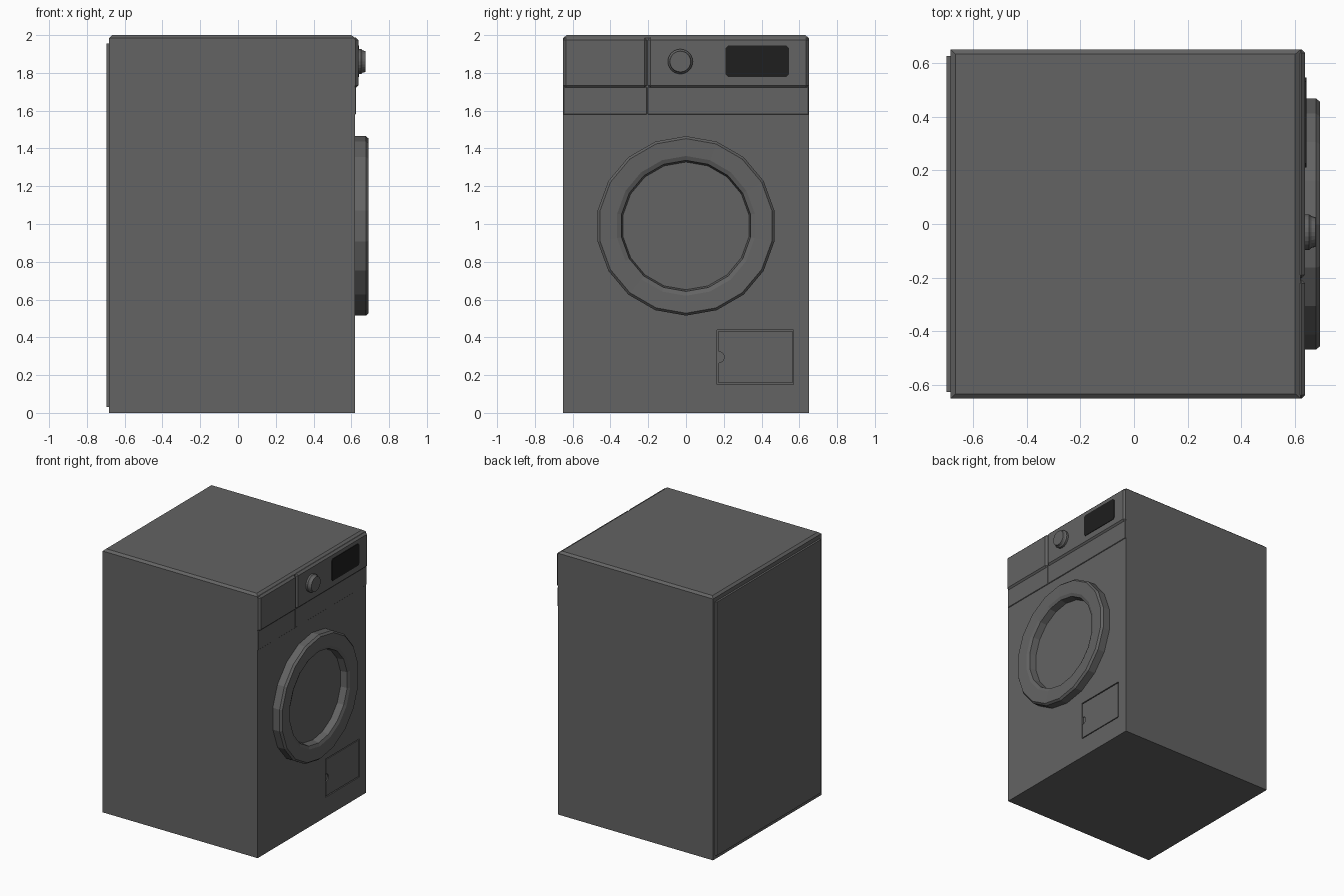
import bpy, bmesh, math
from mathutils import Matrix

if "Cube" in bpy.data.objects:
    bpy.data.objects.remove(bpy.data.objects["Cube"])


def material(name, rgb):
    m = bpy.data.materials.new(name)
    m.diffuse_color = (*rgb, 1)
    m.use_nodes = True
    m.node_tree.nodes["Principled BSDF"].inputs["Base Color"].default_value = m.diffuse_color
    return m


GREY = material("casing grey", (0.125, 0.125, 0.125))
DARK = material("display black", (0.013, 0.013, 0.013))


def finish(name, bm, mat):
    bmesh.ops.recalc_face_normals(bm, faces=bm.faces[:])
    me = bpy.data.meshes.new(name)
    bm.to_mesh(me)
    bm.free()
    me.materials.append(mat)
    ob = bpy.data.objects.new(name, me)
    bpy.context.collection.objects.link(ob)
    return ob


def box(name, lo, hi, mat=GREY, chamfer=0, pick=None):
    """Box between two corners; pick chooses the edges to chamfer."""
    bm = bmesh.new()
    bmesh.ops.create_cube(bm, size=1)
    for v in bm.verts:
        v.co = [lo[i] if v.co[i] < 0 else hi[i] for i in range(3)]
    if chamfer:
        edges = [e for e in bm.edges if pick is None or pick(e)]
        bmesh.ops.bevel(bm, geom=edges, offset=chamfer, segments=1,
                        affect='EDGES', profile=0.5)
    return finish(name, bm, mat)


def lathe(name, profile, sides, y, z, mat=GREY):
    """Spin (radius, x) points about an x-parallel axis; first vertex points up."""
    bm = bmesh.new()
    rings = []
    for r, x in profile:
        rings.append([bm.verts.new((x, y + r * math.sin(2 * math.pi * k / sides),
                                    z + r * math.cos(2 * math.pi * k / sides)))
                      for k in range(sides)])
    for a, b in zip(rings, rings[1:]):
        for k in range(sides):
            n = (k + 1) % sides
            bm.faces.new((a[k], a[n], b[n], b[k]))
    bm.faces.new(rings[0])
    bm.faces.new(rings[-1])
    return finish(name, bm, mat)


def cut(target, cutter):
    m = target.modifiers.new("cut", 'BOOLEAN')
    m.operation = 'DIFFERENCE'
    m.solver = 'EXACT'
    m.object = cutter
    cutter.hide_render = True
    cutter.hide_viewport = True


def front_edge(e):
    return all(v.co.x > 0.6 for v in e.verts)


# Cabinet, chamfered lid and rear service panel
cabinet = box("cabinet", (-0.682, -0.65, 0), (0.62, 0.65, 1.97))
bm = bmesh.new()
lid_rings = []
for z, x0, x1, y in ((1.97, -0.682, 0.62, 0.65), (1.985, -0.682, 0.62, 0.65),
                     (2.0, -0.665, 0.60, 0.632)):
    lid_rings.append([bm.verts.new(p) for p in
                      ((x0, -y, z), (x1, -y, z), (x1, y, z), (x0, y, z))])
for a, b in zip(lid_rings, lid_rings[1:]):
    for k in range(4):
        bm.faces.new((a[k], a[k - 1], b[k - 1], b[k]))
bm.faces.new(lid_rings[0])
bm.faces.new(lid_rings[-1])
finish("lid", bm, GREY)
box("rear_panel", (-0.697, -0.625, 0.03), (-0.68, 0.625, 1.955))

# Control panel, drawer and the thin fascia below them, split by one seam
for part, y0, y1 in (("drawer", -0.65, -0.207), ("control", -0.203, 0.65)):
    box(part + "_front", (0.60, y0, 1.72), (0.637, y1, 1.987),
        chamfer=0.014, pick=front_edge)
    box(part + "_fascia", (0.61, y0, 1.58), (0.625, y1, 1.725),
        chamfer=0.003, pick=front_edge)

# Display and program knob
box("display", (0.63, 0.21, 1.778), (0.641, 0.545, 1.945), DARK, 0.015,
    lambda e: abs(e.verts[0].co.x - e.verts[1].co.x) > 0.005)
lathe("program_knob", [(0.066, 0.63), (0.066, 0.652), (0.059, 0.660),
                       (0.055, 0.676)], 24, -0.03, 1.86)

# Door ring with its window
lathe("door_ring", [(0.475, 0.615), (0.475, 0.677), (0.462, 0.692), (0.37, 0.688),
                    (0.347, 0.678), (0.338, 0.628)], 18, 0, 0.99)

# Filter hatch set into a shallow recess, with a finger notch
cut(cabinet, box("hatch_recess_cutter", (0.608, 0.165, 0.15), (0.65, 0.57, 0.44)))
hatch = box("filter_hatch", (0.60, 0.172, 0.157), (0.619, 0.563, 0.433))
cut(hatch, lathe("hatch_notch_cutter", [(0.03, 0.61), (0.03, 0.65)], 16, 0.172, 0.295))
